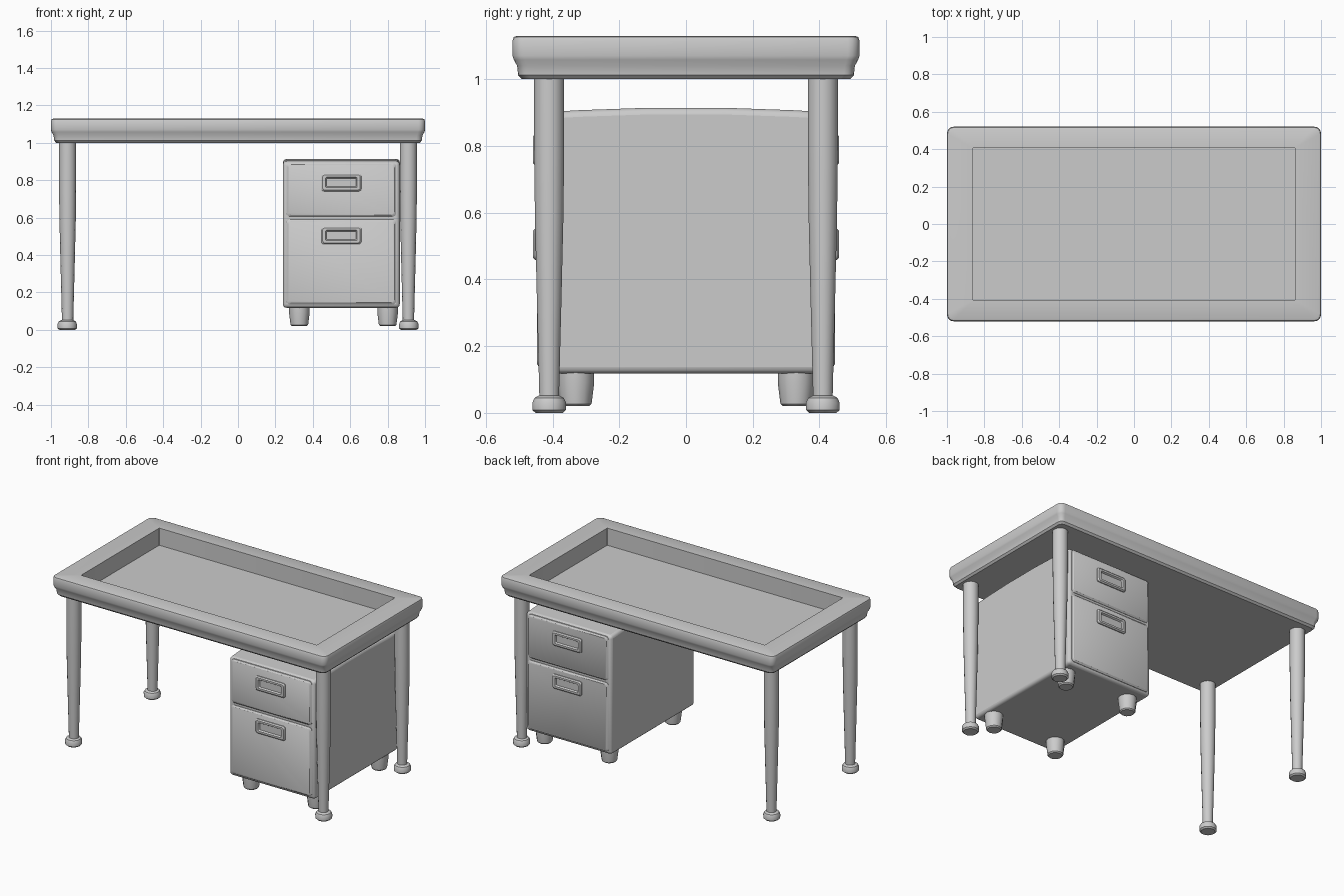
import bpy, bmesh
from math import sin, cos, pi, radians
from mathutils import Matrix

if "Cube" in bpy.data.objects:
    bpy.data.objects.remove(bpy.data.objects["Cube"])


def finish(name, bm, mirror="", bevel=0):
    bmesh.ops.recalc_face_normals(bm, faces=bm.faces)
    me = bpy.data.meshes.new(name)
    bm.to_mesh(me)
    bm.free()
    ob = bpy.data.objects.new(name, me)
    bpy.context.collection.objects.link(ob)
    if bevel:
        m = ob.modifiers.new("bevel", 'BEVEL')
        m.width, m.segments, m.limit_method = bevel, 3, 'ANGLE'
    if mirror:
        m = ob.modifiers.new("mirror", 'MIRROR')
        m.use_axis = ["x" in mirror, "y" in mirror, False]
        m.use_mirror_merge = False
    bpy.ops.object.select_all(action='DESELECT')
    ob.select_set(True)
    bpy.context.view_layer.objects.active = ob
    bpy.ops.object.shade_smooth_by_angle(angle=radians(35))
    return ob


def skin(bm, loops):
    # bridges matching vertex loops and caps both ends
    loops = [[bm.verts.new(p) for p in lp] for lp in loops]
    n = len(loops[0])
    for a, b in zip(loops, loops[1:]):
        for i in range(n):
            j = (i + 1) % n
            bm.faces.new((a[i], a[j], b[j], b[i]))
    bm.faces.new(loops[0][::-1])
    bm.faces.new(loops[-1])


def rounded_rect(hx, hy, r, z, segs=4):
    pts = []
    for k, (sx, sy) in enumerate([(1, 1), (-1, 1), (-1, -1), (1, -1)]):
        for i in range(segs + 1):
            a = (k + i / segs) * pi / 2
            pts.append((sx * (hx - r) + r * cos(a), sy * (hy - r) + r * sin(a), z))
    return pts


def rect_loft(name, rings, matrix=Matrix(), mirror=""):
    bm = bmesh.new()
    skin(bm, [rounded_rect(*r) for r in rings])
    bm.transform(matrix)
    return finish(name, bm, mirror)


def turned(name, x, y, profile, sides, mirror):
    bm = bmesh.new()
    skin(bm, [[(x + r * cos(2 * pi * i / sides), y + r * sin(2 * pi * i / sides), z)
               for i in range(sides)] for r, z in profile])
    return finish(name, bm, mirror)


# Tray-like table top: stepped rim around a deep recess
rect_loft("table_top", [
    (0.972, 0.492, 0.03, 1.0), (0.983, 0.503, 0.03, 1.012),
    (0.986, 0.506, 0.03, 1.04), (0.997, 0.516, 0.035, 1.058),
    (1.0, 0.52, 0.035, 1.07), (1.0, 0.52, 0.035, 1.115),
    (0.996, 0.516, 0.032, 1.126), (0.986, 0.506, 0.03, 1.13),
    (0.86, 0.407, 0.002, 1.13), (0.86, 0.407, 0.002, 1.017)])

# Tapered legs with round feet
turned("table_legs", 0.911, 0.41, [
    (0.030, 0.04), (0.032, 0.12), (0.038, 0.35), (0.044, 0.6),
    (0.046, 0.8), (0.046, 1.01)], 14, "x")
bpy.context.object.modifiers["mirror"].use_axis[1] = True
turned("leg_feet", 0.913, 0.41, [
    (0.042, 0.0), (0.051, 0.008), (0.052, 0.03), (0.045, 0.045),
    (0.031, 0.052)], 14, "xy")

# Cabinet body with a gently arched top
bm = bmesh.new()
side = [(-0.436, 0.118), (0.436, 0.118), (0.436, 0.90), (0.32, 0.907),
        (0.12, 0.914), (-0.12, 0.914), (-0.32, 0.907), (-0.436, 0.90)]
skin(bm, [[(x, y, z) for y, z in side] for x in (0.24, 0.865)])
finish("cabinet_body", bm, bevel=0.02)

# Cabinet feet
for x in (0.328, 0.8):
    turned("cabinet_feet", x, 0.33, [
        (0.040, 0.02), (0.047, 0.027), (0.055, 0.09), (0.055, 0.125)], 12, "y")

# Drawer fronts and framed handles, on both the front and back faces
upright = Matrix.Rotation(pi / 2, 4, 'X')
for label, z0, z1, zh in (("upper", 0.605, 0.893, 0.788), ("lower", 0.135, 0.59, 0.505)):
    hz = (z1 - z0) / 2
    rect_loft(label + "_drawer", [
        (0.293, hz, 0.02, 0.42), (0.293, hz, 0.02, 0.438),
        (0.283, hz - 0.01, 0.015, 0.446)],
        Matrix.Translation((0.5525, 0, (z0 + z1) / 2)) @ upright, "y")
    rect_loft(label + "_handle", [
        (0.107, 0.047, 0.014, 0.43), (0.107, 0.047, 0.014, 0.452),
        (0.100, 0.040, 0.012, 0.459), (0.084, 0.028, 0.006, 0.459),
        (0.078, 0.022, 0.004, 0.449)],
        Matrix.Translation((0.5525, 0, zh)) @ upright, "y")
